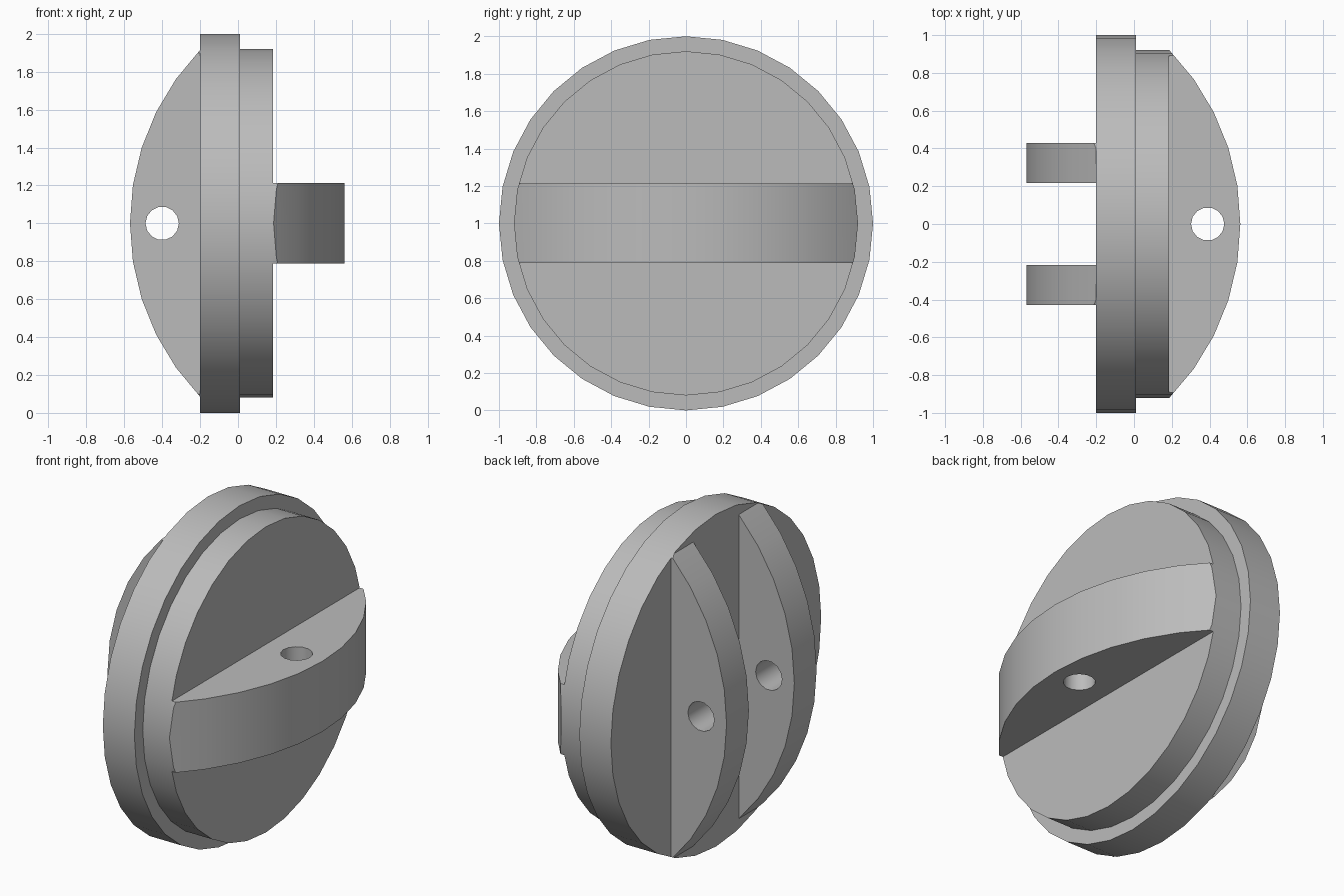
import bpy, bmesh, math
from mathutils import Matrix, Vector

cube = bpy.data.objects.get("Cube")
if cube:
    bpy.data.objects.remove(cube, do_unlink=True)

grey = bpy.data.materials.new("plain grey")
grey.use_nodes = True
colour = (0.5, 0.5, 0.5, 1)
grey.diffuse_color = colour
grey.node_tree.nodes["Principled BSDF"].inputs["Base Color"].default_value = colour

MID = 1.0         # height of the disc axis
ARC = 1.316       # radius of the curved lug edges


def prism(name, outline, axis, start, end):
    """Extrude an outline of (x, side) points along y or z."""
    def place(x, side, depth):
        return (x, depth, MID + side) if axis == "Y" else (x, side, MID + depth)
    bm = bmesh.new()
    face = bm.faces.new([bm.verts.new(place(x, s, start)) for x, s in outline])
    ext = bmesh.ops.extrude_face_region(bm, geom=[face])
    shift = Vector(place(0, 0, end)) - Vector(place(0, 0, start))
    bmesh.ops.translate(bm, vec=shift,
                        verts=[g for g in ext["geom"] if isinstance(g, bmesh.types.BMVert)])
    bmesh.ops.recalc_face_normals(bm, faces=bm.faces)
    return finish(name, bm)


def disc(name, radius, x0, x1):
    """Cylinder lying along x."""
    bm = bmesh.new()
    bmesh.ops.create_cone(bm, cap_ends=True, segments=32, radius1=radius,
                          radius2=radius, depth=x1 - x0,
                          matrix=Matrix.Translation(((x0 + x1) / 2, 0, MID))
                          @ Matrix.Rotation(math.pi / 2, 4, "Y"))
    return finish(name, bm)


def finish(name, bm):
    mesh = bpy.data.meshes.new(name)
    bm.to_mesh(mesh)
    bm.free()
    mesh.materials.append(grey)
    obj = bpy.data.objects.new(name, mesh)
    bpy.context.collection.objects.link(obj)
    return obj


def activate(obj):
    bpy.ops.object.select_all(action="DESELECT")
    obj.select_set(True)
    bpy.context.view_layer.objects.active = obj


def cut(obj, cutter, operation):
    mod = obj.modifiers.new("cut", "BOOLEAN")
    mod.object, mod.operation, mod.solver = cutter, operation, "EXACT"
    activate(obj)
    bpy.ops.object.modifier_apply(modifier=mod.name)
    bpy.data.objects.remove(cutter, do_unlink=True)


def lug(name, base, tip, hole_x, axis, start, end, rim):
    """Circular segment standing on a disc, trimmed to its rim, with a pin hole."""
    sign = math.copysign(1, tip)
    sweep = math.acos(1 - abs(tip - base) / ARC)
    arc = [sweep * (i / 5 - 1) for i in range(11)]
    outline = [(tip - sign * ARC * (1 - math.cos(a)), ARC * math.sin(a)) for a in arc]
    obj = prism(name, outline, axis, start, end)
    cut(obj, disc("trim", rim, -1, 1), "INTERSECT")
    ring = [math.tau * i / 14 for i in range(14)]
    circle = [(hole_x + 0.088 * math.cos(a), 0.088 * math.sin(a)) for a in ring]
    cut(obj, prism("hole", circle, axis, start - 0.1, end + 0.1), "DIFFERENCE")
    return obj


# Flange and collar
parts = [disc("flange", 1.0, -0.2, 0.01), disc("collar", 0.92, 0.0, 0.185)]

# Cross lug on the collar, twin upright lugs on the flange
parts.append(lug("cross_lug", 0.185, 0.563, 0.39, "Z", -0.212, 0.212, 0.92))
for name, y in (("back_lug", 0.322), ("front_lug", -0.322)):
    parts.append(lug(name, -0.2, -0.57, -0.4, "Y", y - 0.106, y + 0.106, 1.0))

for part in parts:
    activate(part)
    bpy.ops.object.shade_smooth_by_angle(angle=math.radians(30))
